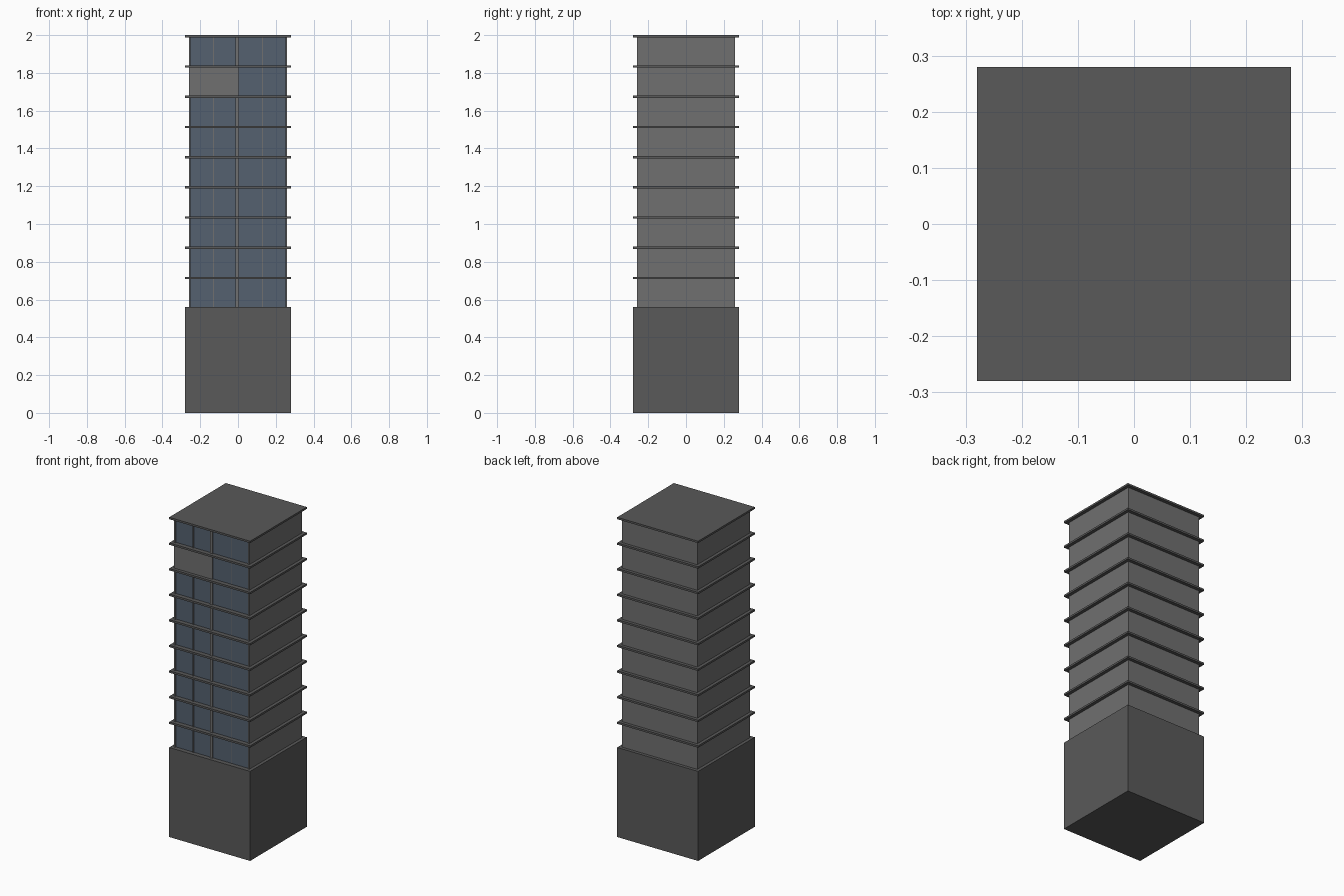
import bpy

if "Cube" in bpy.data.objects:
    bpy.data.objects.remove(bpy.data.objects["Cube"])


def material(name, rgb):
    m = bpy.data.materials.new(name)
    m.diffuse_color = (*rgb, 1)
    m.use_nodes = True
    m.node_tree.nodes["Principled BSDF"].inputs["Base Color"].default_value = m.diffuse_color
    return m


DARK = material("dark_concrete", (0.1, 0.1, 0.1))
WALL = material("wall_grey", (0.16, 0.16, 0.16))
GLASS = material("glass_blue", (0.09, 0.12, 0.16))


def box(name, x, y, z, mat):
    """Box from (min, max) pairs on each axis."""
    bpy.ops.mesh.primitive_cube_add(
        size=1, location=[(a + b) / 2 for a, b in (x, y, z)])
    ob = bpy.context.object
    ob.name = name
    ob.scale = [b - a for a, b in (x, y, z)]
    bpy.ops.object.transform_apply(location=False, rotation=False, scale=True)
    ob.data.materials.append(mat)
    return ob


S, W, H, T = 0.28, 0.26, 0.16, 0.012   # slab half, wall half, storey, slab
BASE, FLOORS, BLANK = 0.56, 9, 7
GLASS_Y = -W + 0.008                   # glass set slightly back

# Podium
box("base", (-S, S), (-S, S), (0, BASE), DARK)

for i in range(FLOORS):
    z0 = BASE + i * H
    z1 = z0 + H - T
    z = (z0, z1)

    # Floor slab above the storey
    box("floor_slab", (-S, S), (-S, S), (z1, z0 + H), DARK)

    # Side and back walls
    box("back_wall", (-W, W), (W - 0.01, W), z, WALL)
    for s in (-1, 1):
        box("side_wall", sorted((s * W, s * (W - 0.008))), (-W, W - 0.01), z, WALL)

    # Centre post
    box("centre_post", (-0.012, 0.004), (-W, GLASS_Y + 0.01), z, WALL)

    # Front panels: glazed bays, with one blank bay
    for name, x0, x1 in (("left", -W + 0.008, -0.012), ("right", 0.004, W - 0.008)):
        if i == BLANK and name == "left":
            box("blank_panel", (x0, x1), (-W, GLASS_Y), z, WALL)
            continue
        box(name + "_glass", (x0, x1), (GLASS_Y, GLASS_Y + 0.006), z, GLASS)
        # Mullion: raised on the left bay, nearly flush on the right
        xm = -0.13 if name == "left" else 0.13
        ym = -W + 0.001 if name == "left" else GLASS_Y - 0.001
        box(name + "_mullion", (xm - 0.003, xm + 0.003), (ym, GLASS_Y), z, WALL)
